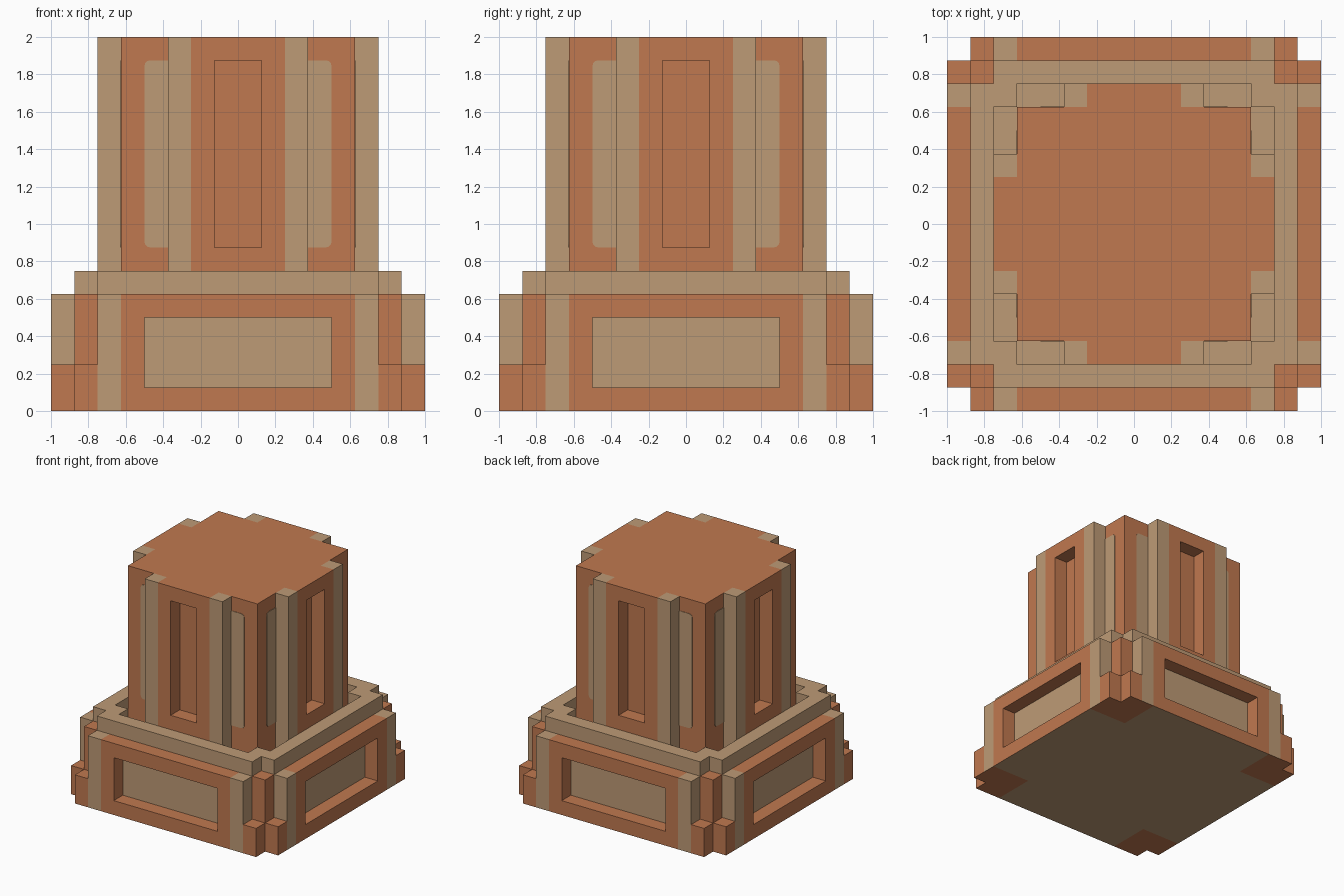
import bpy, bmesh, math
from mathutils import Vector

cube = bpy.data.objects.get("Cube")
if cube:
    bpy.data.objects.remove(cube, do_unlink=True)


def material(name, rgb):
    m = bpy.data.materials.new(name)
    m.use_nodes = True
    m.diffuse_color = (*rgb, 1)
    m.node_tree.nodes["Principled BSDF"].inputs["Base Color"].default_value = (*rgb, 1)
    return m


MATS = [material("terracotta", (0.53, 0.19, 0.08)), material("sandstone", (0.515, 0.328, 0.18))]
CLAY, SAND = 0, 1
SIDES = ["front", "left", "back", "right"]


def add_box(bm, x, y, z, mat):
    """Axis-aligned box from (low, high) ranges."""
    verts = bmesh.ops.create_cube(bm, size=1)["verts"]
    for v in verts:
        v.co = Vector([(r[0] + r[1]) / 2 + c * (r[1] - r[0]) for c, r in zip(v.co, (x, y, z))])
    for f in {f for v in verts for f in v.link_faces}:
        f.material_index = mat


def mirrored(bm, x, y, z, mat):
    """The same box on both sides of x = 0."""
    add_box(bm, x, y, z, mat)
    add_box(bm, (-x[1], -x[0]), y, z, mat)


def finish(bm, name):
    mesh = bpy.data.meshes.new(name)
    bm.to_mesh(mesh)
    bm.free()
    for m in MATS:
        mesh.materials.append(m)
    ob = bpy.data.objects.new(name, mesh)
    bpy.context.collection.objects.link(ob)
    return ob


def four_sides(name, build):
    """Build a front part once and turn copies to all four sides."""
    bm = bmesh.new()
    build(bm)
    first = finish(bm, "front_" + name)
    for i in range(1, 4):
        ob = bpy.data.objects.new(SIDES[i] + "_" + name, first.data)
        ob.rotation_euler.z = i * math.pi / 2
        bpy.context.collection.objects.link(ob)


# Base core: sandstone cross with terracotta corner posts
bm = bmesh.new()
add_box(bm, (-.875, .875), (-.875, .875), (0, .625), SAND)
for axis in ((1, 0, 0), (0, 1, 0)):
    for s in (-.625, .625):
        bmesh.ops.bisect_plane(bm, geom=bm.verts[:] + bm.edges[:] + bm.faces[:],
                               plane_co=Vector(axis) * s, plane_no=axis)
for f in bm.faces:
    c = f.calc_center_median()
    f.material_index = CLAY if min(abs(c.x), abs(c.y)) > .625 else SAND
finish(bm, "base_core")


# Framed base panels with end stripes and low corner feet
def base_panel(bm):
    y = (-1, -.875)
    add_box(bm, (-.625, .625), y, (0, .125), CLAY)
    add_box(bm, (-.625, .625), y, (.5, .625), CLAY)
    mirrored(bm, (.5, .625), y, (.125, .5), CLAY)
    mirrored(bm, (.625, .75), y, (0, .625), SAND)
    mirrored(bm, (.75, .875), y, (0, .25), CLAY)
    for f in bm.faces:  # underside
        c = f.calc_center_median()
        if c.z < .001:
            f.material_index = SAND if abs(c.x) < .625 else CLAY


four_sides("base_panel", base_panel)


# Rim with notched corners and a gap around the tower corners
def rim(bm):
    add_box(bm, (-.75, .75), (-.875, -.75), (.625, .75), SAND)
    add_box(bm, (.625, .75), (-.75, -.625), (.625, .75), SAND)


four_sides("rim", rim)

# Tower core
bm = bmesh.new()
add_box(bm, (-.625, .625), (-.625, .625), (.625, 2), CLAY)
finish(bm, "tower_core")


# Tower panels with a tall slot between two ribs
def tower_panel(bm):
    y = (-.75, -.625)
    add_box(bm, (-.25, .25), y, (.625, .875), CLAY)
    add_box(bm, (-.25, .25), y, (1.875, 2), CLAY)
    mirrored(bm, (.125, .25), y, (.875, 1.875), CLAY)
    mirrored(bm, (.25, .375), y, (.625, 2), SAND)


four_sides("tower_panel", tower_panel)


# Thin inlays beside the ribs, rounded on the outer corners
def inlay(bm):
    mirrored(bm, (.375, .5), (-.629, -.62), (.875, 1.875), SAND)
    outer = [e for e in bm.edges
             if all(abs(abs(v.co.x) - .5) < .001 for v in e.verts)
             and abs(e.verts[0].co.z - e.verts[1].co.z) < .001]
    bmesh.ops.bevel(bm, geom=outer, offset=.03, segments=3, profile=.5, affect='EDGES')
    for f in bm.faces:
        f.material_index = SAND


four_sides("inlay", inlay)
